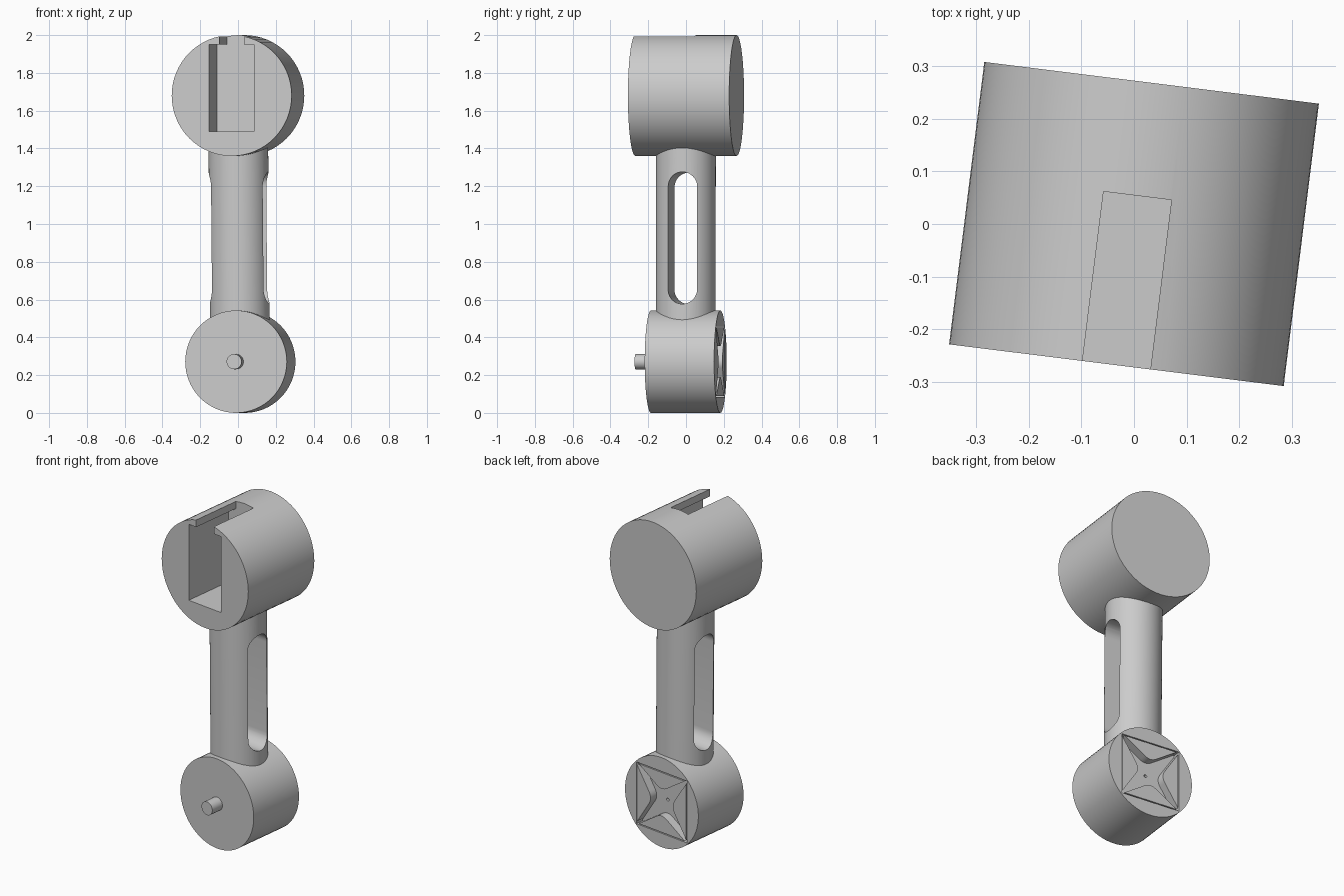
import bpy, bmesh
from math import sin, cos, pi, radians
from mathutils import Matrix, Vector

cube = bpy.data.objects.get("Cube")
if cube:
    bpy.data.objects.remove(cube, do_unlink=True)

TURN = Matrix.Rotation(radians(-7.1), 4, 'Z')

grey = bpy.data.materials.new("plain_grey")
grey.use_nodes = True
grey.diffuse_color = (0.6, 0.6, 0.6, 1)
grey.node_tree.nodes["Principled BSDF"].inputs["Base Color"].default_value = (0.6, 0.6, 0.6, 1)


def arc(r, cu=0, cv=0, start=0, sweep=2 * pi, n=64, closed=True):
    steps = n if closed else n + 1
    return [(cu + r * cos(start + sweep * i / n), cv + r * sin(start + sweep * i / n))
            for i in range(steps)]


def box(u0, u1, v0, v1):
    return [(u0, v0), (u1, v0), (u1, v1), (u0, v1)]


def prism(name, profiles, axis, a, b):
    """Extrude closed profiles along an axis from a to b."""
    place = {'X': lambda u, v, w: (w, u, v),
             'Y': lambda u, v, w: (u, w, v),
             'Z': lambda u, v, w: (u, v, w)}[axis]
    bm = bmesh.new()
    for pts in profiles:
        low = [bm.verts.new(place(u, v, a)) for u, v in pts]
        high = [bm.verts.new(place(u, v, b)) for u, v in pts]
        bm.faces.new(low)
        bm.faces.new(high)
        for i in range(len(pts)):
            j = (i + 1) % len(pts)
            bm.faces.new((low[i], low[j], high[j], high[i]))
    bmesh.ops.recalc_face_normals(bm, faces=bm.faces)
    mesh = bpy.data.meshes.new(name)
    bm.to_mesh(mesh)
    bm.free()
    mesh.materials.append(grey)
    obj = bpy.data.objects.new(name, mesh)
    bpy.context.collection.objects.link(obj)
    return obj


def activate(obj):
    bpy.ops.object.select_all(action='DESELECT')
    obj.select_set(True)
    bpy.context.view_layer.objects.active = obj


def cut(obj, cutter):
    mod = obj.modifiers.new("cut", 'BOOLEAN')
    mod.operation = 'DIFFERENCE'
    mod.solver = 'EXACT'
    mod.object = cutter
    activate(obj)
    bpy.ops.object.modifier_apply(modifier=mod.name)
    bpy.data.objects.remove(cutter, do_unlink=True)


def finish(obj, local=Matrix()):
    obj.data.transform(TURN @ local)
    activate(obj)
    bpy.ops.object.shade_smooth_by_angle(angle=radians(30))


# Head drum with a T-shaped pocket open to the front and top
HEAD_Z, HEAD_R, HEAD_L = 1.68, 0.32, 0.27
head = prism("head_drum", [arc(HEAD_R, 0, HEAD_Z)], 'Y', -HEAD_L, HEAD_L)
pocket = [(-0.12, 1.49), (0.12, 1.49), (0.12, 1.95), (0.065, 1.95),
          (0.065, 2.1), (-0.065, 2.1), (-0.065, 1.95), (-0.12, 1.95)]
cut(head, prism("pocket_cutter", [pocket], 'Y', -0.4, -HEAD_L + 0.324))
finish(head)

# Column with a long rounded slot through its sides
column = prism("column", [arc(0.158)], 'Z', -0.5, 0.495)
SLOT_R, SLOT_H = 0.0775, 0.272
slot = (arc(SLOT_R, 0, SLOT_H, 0, pi, 20, False)
        + arc(SLOT_R, 0, -SLOT_H, pi, pi, 20, False))
cut(column, prism("slot_cutter", [slot], 'X', -0.4, 0.4))
finish(column, Matrix.Translation((0.006, 0, 0.925 + 0.02))
       @ Matrix.Translation((0, 0, -0.02)) @ Matrix.Rotation(radians(-0.5), 4, 'Y'))

# Hub drum with a square recess in its back
HUB_X, HUB_Z, HUB_R, HUB_L = 0.0125, 0.271, 0.271, 0.185
to_hub = Matrix.Translation((HUB_X, 0, HUB_Z))
DEPTH, SIDE = 0.05, 0.187
hub = prism("hub_drum", [arc(HUB_R)], 'Y', -HUB_L, HUB_L)
cut(hub, prism("recess_cutter", [box(-SIDE, SIDE, -SIDE, SIDE)], 'Y', HUB_L - DEPTH, HUB_L + 0.1))
cut(hub, prism("hole_cutter", [arc(0.009, n=16)], 'Y', HUB_L - 0.1, HUB_L + 0.1))
finish(hub, to_hub)

# Four round-nosed wedges leave a four-pointed star recess between them
base, half, nose = 0.181, 0.17, 0.07
left, tip, right = Vector((-half, -base)), Vector((0, -nose)), Vector((half, -base))
p, q = tip.lerp(left, 0.22), tip.lerp(right, 0.22)
curve = [p.lerp(tip, i / 8).lerp(tip.lerp(q, i / 8), i / 8) for i in range(9)]
wedge = [left] + curve + [right]
wedges = []
for k in range(4):
    spin = Matrix.Rotation(k * pi / 2, 2)
    wedges.append([tuple(spin @ v) for v in wedge])
finish(prism("recess_wedges", wedges, 'Y', HUB_L - DEPTH - 0.01, HUB_L), to_hub)

# Short axle pin at the front of the hub
finish(prism("axle_pin", [arc(0.04, n=32)], 'Y', -0.268, -HUB_L + 0.02), to_hub)
